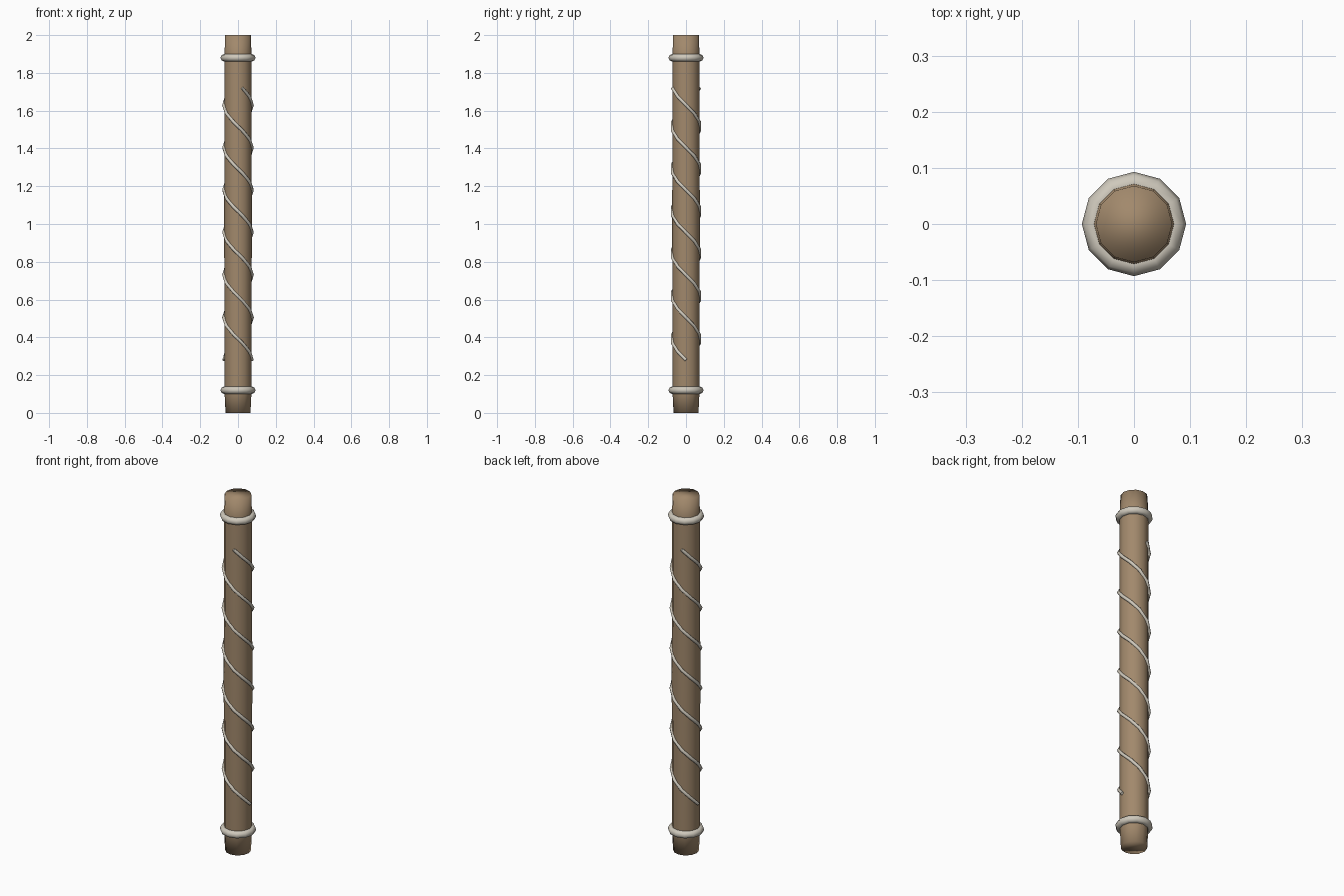
import bpy
import bmesh
from math import cos, sin, tau, pi

cube = bpy.data.objects.get("Cube")
if cube:
    bpy.data.objects.remove(cube, do_unlink=True)


def material(name, color):
    mat = bpy.data.materials.new(name)
    mat.use_nodes = True
    mat.diffuse_color = (*color, 1)
    bsdf = next(n for n in mat.node_tree.nodes if n.type == 'BSDF_PRINCIPLED')
    bsdf.inputs["Base Color"].default_value = (*color, 1)
    return mat


wood = material("warm wood", (0.36, 0.25, 0.15))
cord = material("pale cord", (0.62, 0.58, 0.50))


def lathe(name, profile, mat, sides=12, closed=False):
    """Spin a (radius, height) profile round the z axis."""
    bm = bmesh.new()
    rings = [[bm.verts.new((r * cos(tau * i / sides), r * sin(tau * i / sides), z))
              for i in range(sides)] for r, z in profile]
    pairs = list(zip(rings, rings[1:]))
    if closed:
        pairs.append((rings[-1], rings[0]))
    for low, high in pairs:
        for i in range(sides):
            j = (i + 1) % sides
            bm.faces.new((low[i], low[j], high[j], high[i]))
    if not closed:
        bm.faces.new(rings[0][::-1])
        bm.faces.new(rings[-1])
    bmesh.ops.recalc_face_normals(bm, faces=bm.faces)
    for f in bm.faces:
        f.smooth = True
    mesh = bpy.data.meshes.new(name)
    bm.to_mesh(mesh)
    bm.free()
    mesh.materials.append(mat)
    obj = bpy.data.objects.new(name, mesh)
    bpy.context.collection.objects.link(obj)


# Wooden rod, slightly narrower at both ends
lathe("rod", [(0.066, 0), (0.072, 0.12), (0.073, 1), (0.072, 1.88), (0.068, 2)], wood)

# Rounded binding rings near each end
for name, height in (("lower_ring", 0.12), ("upper_ring", 1.88)):
    section = [(0.073 + 0.02 * cos(tau * k / 8), height + 0.02 * sin(tau * k / 8))
               for k in range(8)]
    lathe(name, section, cord, closed=True)

# Two opposed cords wound round the rod
STEPS, TURNS = 32, 3.2
for name, start in (("first_cord", 0), ("second_cord", pi)):
    curve = bpy.data.curves.new(name, 'CURVE')
    curve.dimensions = '3D'
    curve.bevel_depth = 0.009
    curve.bevel_resolution = 1
    curve.use_fill_caps = True
    spline = curve.splines.new('POLY')
    spline.points.add(STEPS)
    for k, point in enumerate(spline.points):
        t = k / STEPS
        a = start - tau * TURNS * t
        point.co = (0.075 * cos(a), 0.075 * sin(a), 0.28 + 1.44 * t, 1)
    spline.use_smooth = True
    curve.materials.append(cord)
    bpy.context.collection.objects.link(bpy.data.objects.new(name, curve))
